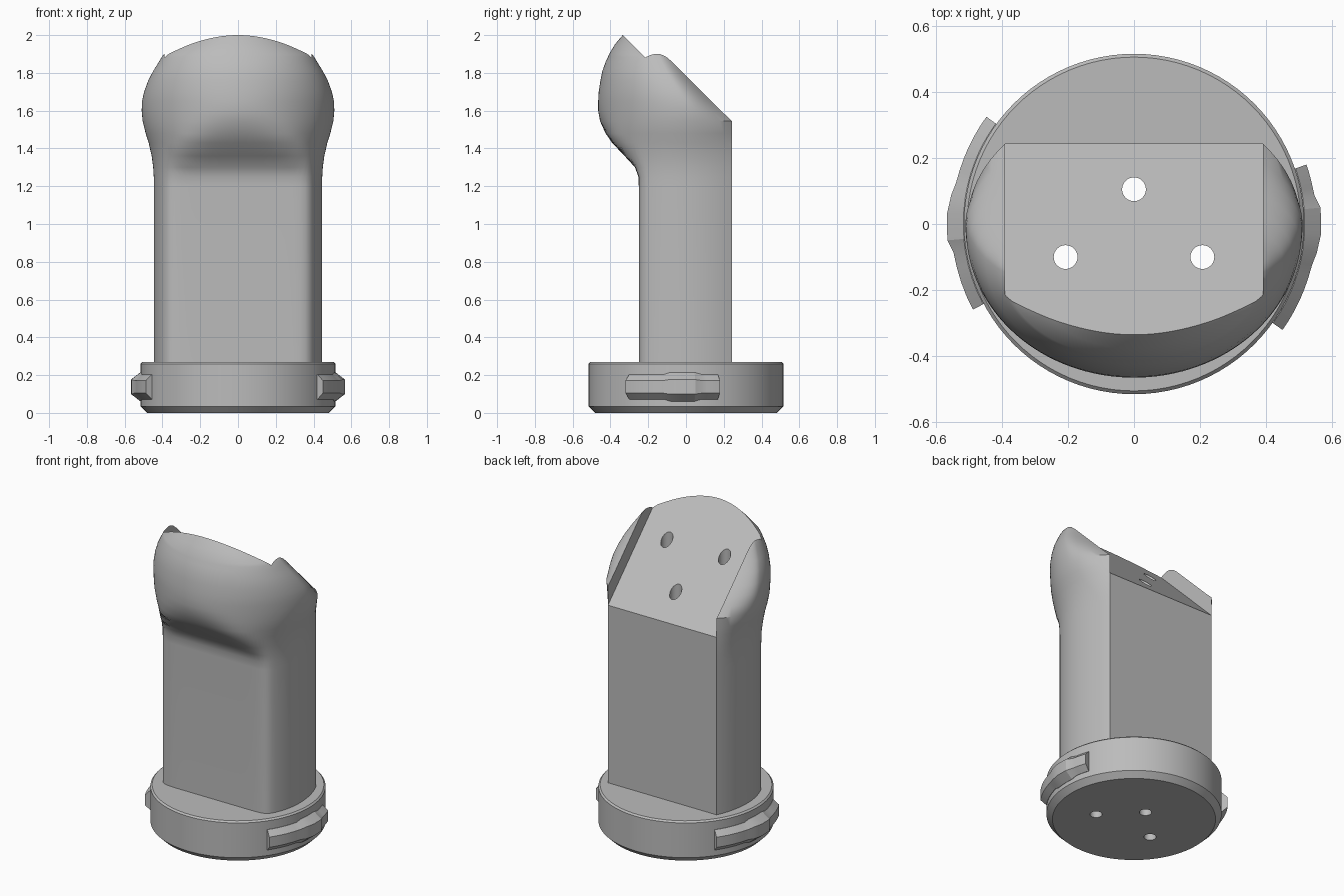
import bpy, bmesh
from math import acos, cos, pi, radians, sin
from mathutils import Matrix, Vector

if "Cube" in bpy.data.objects:
    bpy.data.objects.remove(bpy.data.objects["Cube"])

grey = bpy.data.materials.new("plain grey")
grey.use_nodes = True
COLOUR = (0.5, 0.5, 0.5, 1)
grey.diffuse_color = COLOUR
grey.node_tree.nodes["Principled BSDF"].inputs["Base Color"].default_value = COLOUR


def loft(name, rings):
    """Skin closed rings of points and cap both ends."""
    bm = bmesh.new()
    rows = [[bm.verts.new(p) for p in ring] for ring in rings]
    count = len(rows[0])
    for low, high in zip(rows, rows[1:]):
        for i in range(count):
            j = (i + 1) % count
            bm.faces.new((low[i], low[j], high[j], high[i]))
    bm.faces.new(rows[0][::-1])
    bm.faces.new(rows[-1])
    bmesh.ops.recalc_face_normals(bm, faces=bm.faces)
    mesh = bpy.data.meshes.new(name)
    bm.to_mesh(mesh)
    bm.free()
    mesh.materials.append(grey)
    obj = bpy.data.objects.new(name, mesh)
    bpy.context.collection.objects.link(obj)
    return obj


def activate(obj):
    bpy.ops.object.select_all(action='DESELECT')
    obj.select_set(True)
    bpy.context.view_layer.objects.active = obj


def circle(r, z, n, x=0, y=0):
    return [(x + r * cos(2 * pi * i / n), y + r * sin(2 * pi * i / n), z) for i in range(n)]


def cut(obj, cutters):
    activate(obj)
    for cutter in cutters:
        mod = obj.modifiers.new("cut", 'BOOLEAN')
        mod.operation = 'DIFFERENCE'
        mod.solver = 'EXACT'
        mod.object = cutter
        bpy.ops.object.modifier_apply(modifier=mod.name)


def smooth(obj, angle=30):
    activate(obj)
    bpy.ops.object.shade_smooth_by_angle(angle=radians(angle))


# Round base with a bevelled foot
base = loft("base", [circle(r, z, 96) for r, z in
                     ((0.48, 0), (0.515, 0.035), (0.515, 0.26), (0.505, 0.27))])

# Column and head: flat back, rounded sides, front flattened below the bulge
NOTCH = 0.39


def body_ring(z, half, centre, back, depth, flat):
    xc = min(NOTCH, half * 0.985)
    tc = acos(xc / half)
    ring = []
    for i in range(11):
        t = tc * (1 - i / 10)
        ring.append((half * cos(t), centre + (back - centre) * sin(t) / sin(tc), z))
    for i in range(1, 64):
        t = pi * i / 64
        s = (1 + (depth * sin(t) / flat) ** 20) ** (-1 / 20)
        ring.append((half * cos(t) * s, centre - depth * sin(t) * s, z))
    return ring + [(-x, y, h) for x, y, h in ring[10::-1]]


# height, half width, centre y, back y, front depth, flattened depth
BODY = (
    (0.25, 0.445, 0, 0.243, 0.45, 0.25),
    (1.2, 0.445, 0, 0.243, 0.45, 0.25),
    (1.25, 0.446, 0, 0.243, 0.45, 0.252),
    (1.3, 0.449, 0, 0.243, 0.45, 0.27),
    (1.36, 0.457, 0, 0.243, 0.455, 0.325),
    (1.43, 0.473, 0, 0.243, 0.46, 0.392),
    (1.48, 0.489, 0, 0.243, 0.463, 0.43),
    (1.545, 0.505, 0, 0.243, 0.465, 0.48),
    (1.6, 0.51, 0, 0.185, 0.465, 0.6),
    (1.65, 0.508, -0.015, 0.135, 0.45, 0.8),
    (1.7, 0.497, -0.04, 0.085, 0.422, 0.8),
    (1.76, 0.475, -0.075, 0.025, 0.378, 0.8),
    (1.81, 0.449, -0.105, -0.025, 0.338, 0.8),
    (1.86, 0.418, -0.13, -0.075, 0.295, 0.8),
    (1.885, 0.403, -0.14, -0.105, 0.273, 0.8),
    (1.9, 0.391, -0.145, -0.13, 0.262, 0.8),
    (1.95, 0.32, -0.15, -0.1, 0.227, 0.8),
    (2.0, 0.25, -0.15, -0.1, 0.185, 0.8),
    (2.03, 0.2, -0.15, -0.1, 0.155, 0.8),
)
body = loft("column_and_head", [body_ring(*row) for row in BODY])

# Slanted slot through the head, leaving a raised ear on either side
slope = ((-0.835, 2.5), (0.665, 1.0), (0.9, 2.6))
slot = loft("slot_cutter", [[(x, y, z) for y, z in slope] for x in (-NOTCH, NOTCH)])

# Three vertical through holes
holes = [loft("hole_cutter", [circle(0.036, z, 32, x, y) for z in (-0.2, 2.3)])
         for x, y in ((0, 0.105), (-0.207, -0.1), (0.207, -0.1))]
cut(body, [slot] + holes)
cut(base, holes)
for cutter in [slot] + holes:
    bpy.data.objects.remove(cutter)
smooth(body)
smooth(base)


# Locking lugs: bevelled arcs with a thicker grip in the middle
def lug(name, start, end, turn):
    stations = [(start + (-13 - start) * i / 6, 0.552, 0.066) for i in range(6)]
    stations += [(-13, 0.553, 0.066), (-9, 0.56, 0.077), (-3, 0.567, 0.077),
                 (5, 0.567, 0.077), (9, 0.553, 0.066)]
    stations += [(9 + (end - 9) * i / 4, 0.552, 0.066) for i in range(1, 5)]
    rings = []
    for angle, r, h in stations:
        spin = Matrix.Rotation(radians(angle + turn), 3, 'Z')
        section = ((0.48, -h), (0.517, -h), (r, -h * 0.5),
                   (r, h * 0.5), (0.517, h), (0.48, h))
        rings.append([spin @ Vector((x, 0, 0.138 + z)) for x, z in section])
    smooth(loft(name, rings), 15)


lug("left_lug", -35.5, 19, 0)
lug("right_lug", -36, 28, 180)
